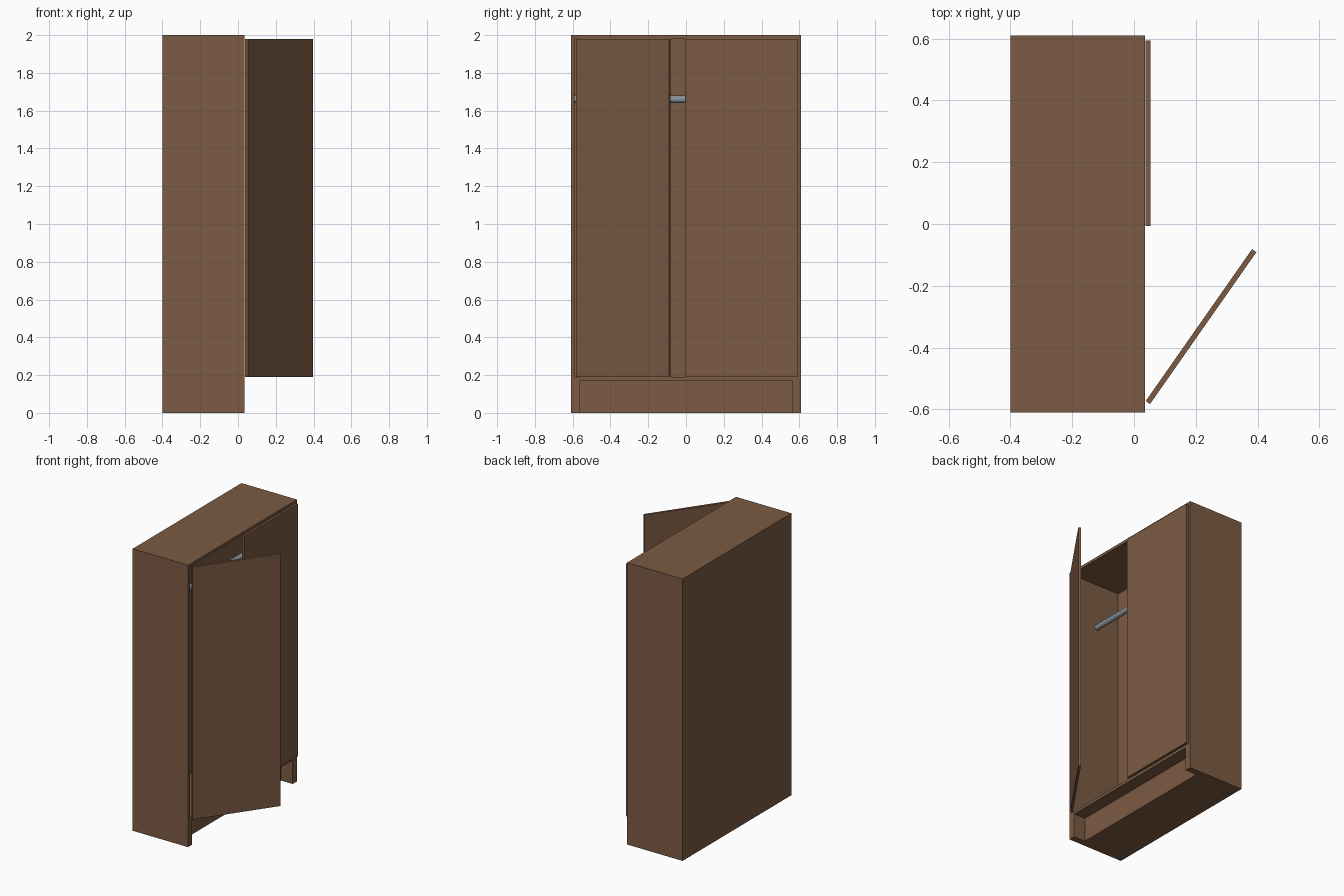
import bpy
import math

if "Cube" in bpy.data.objects:
    bpy.data.objects.remove(bpy.data.objects["Cube"])


def material(name, rgb):
    m = bpy.data.materials.new(name)
    m.diffuse_color = (*rgb, 1)
    m.use_nodes = True
    m.node_tree.nodes["Principled BSDF"].inputs["Base Color"].default_value = m.diffuse_color
    return m


wood = material("brown_wood", (0.2, 0.105, 0.056))
metal = material("grey_metal", (0.25, 0.29, 0.32))


def box(name, x, y, z):
    """Box from (min, max) pairs on each axis."""
    bpy.ops.mesh.primitive_cube_add(size=1)
    ob = bpy.context.object
    ob.name = name
    for v in ob.data.vertices:
        v.co = [a + (b - a) * (c + 0.5) for (a, b), c in zip((x, y, z), v.co)]
    ob.data.materials.append(wood)
    return ob


def cut(target, cutter):
    mod = target.modifiers.new("cut", 'BOOLEAN')
    mod.operation = 'DIFFERENCE'
    mod.solver = 'EXACT'
    mod.object = cutter
    bpy.context.view_layer.objects.active = target
    bpy.ops.object.modifier_apply(modifier=mod.name)
    bpy.data.objects.remove(cutter)


FRONT = 0.035          # doors face +x
LOW, HIGH = 0.19, 1.98
WIDTH, THICK = 0.6, 0.017

# Cabinet body with its hollow interior and recessed toe kick
body = box("cabinet_body", (-0.4, FRONT), (-0.61, 0.61), (0, 2))
cut(body, box("interior_cutter", (-0.36, 0.2), (-0.59, 0.59), (LOW, HIGH)))
cut(body, box("toe_kick_cutter", (FRONT - 0.09, 0.2), (-0.563, 0.563), (-0.1, 0.17)))

# Closed door
box("closed_door", (0.037, 0.037 + THICK), (-0.006, -0.006 + WIDTH), (LOW, HIGH))

# Open door, swung around its hinge edge
door = box("open_door", (0, THICK), (0, WIDTH), (LOW, HIGH))
door.location = (0.038, -0.573, 0)
door.rotation_euler.z = math.radians(-35)

# Hanging rail between the side walls
bpy.ops.mesh.primitive_cylinder_add(vertices=24, radius=0.019, depth=1.18,
                                    location=(-0.18, 0, 1.66),
                                    rotation=(math.pi / 2, 0, 0))
rail = bpy.context.object
rail.name = "hanging_rail"
rail.data.materials.append(metal)
bpy.ops.object.shade_smooth_by_angle()
